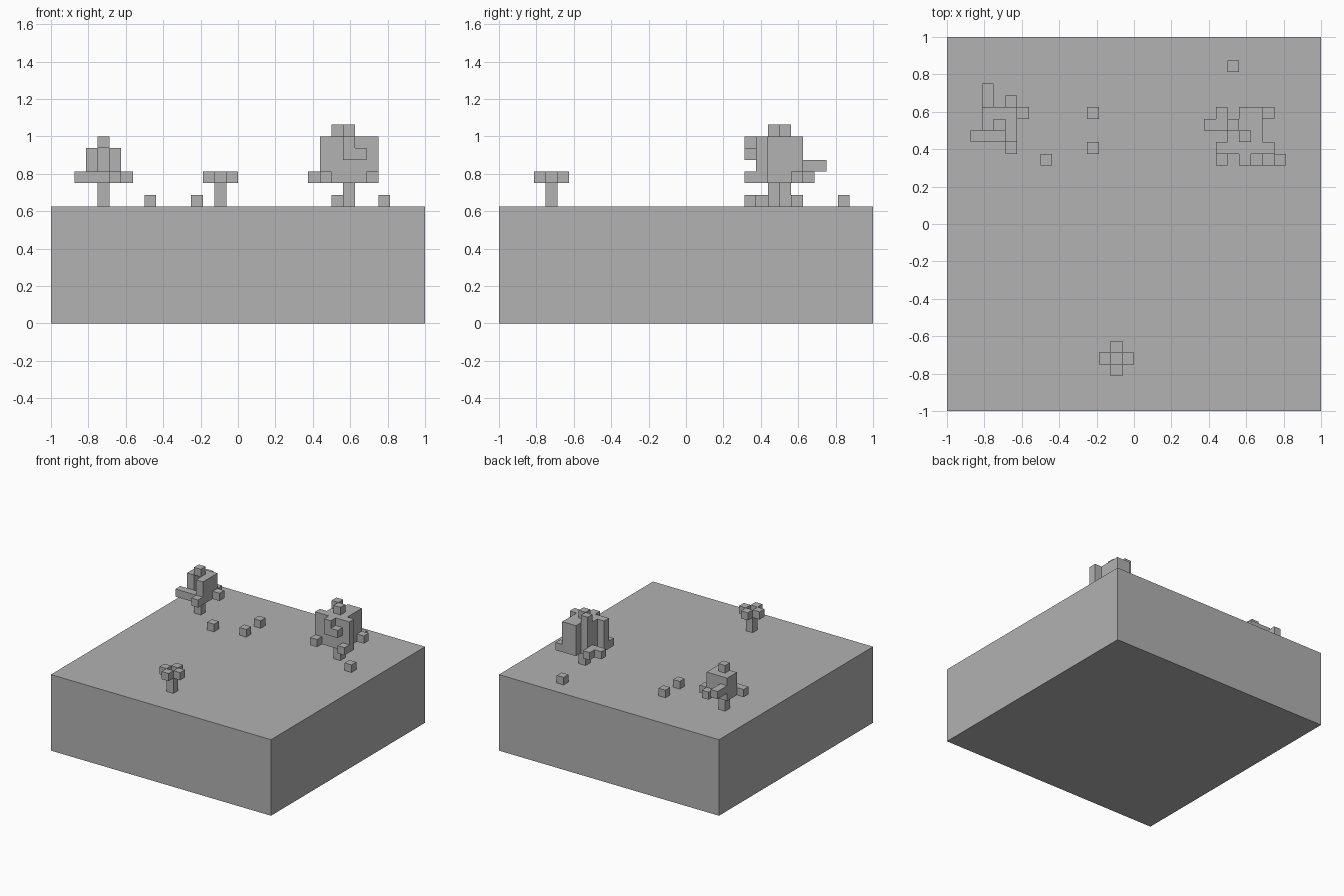
import bpy
import bmesh

UNIT = 2 / 32      # edge length of one block
GROUND = 10        # height of the slab in blocks

default_cube = bpy.data.objects.get("Cube")
if default_cube:
    bpy.data.objects.remove(default_cube, do_unlink=True)

# One plain grey for everything
stone_grey = bpy.data.materials.new("stone_grey")
stone_grey.use_nodes = True
colour = (0.445, 0.445, 0.445, 1)
stone_grey.diffuse_color = colour
stone_grey.node_tree.nodes["Principled BSDF"].inputs["Base Color"].default_value = colour


def box_cells(i, j, k, wide=1, deep=1, tall=1):
    """All block cells of a box whose lowest corner is i, j, k above ground."""
    return {(i + a, j + b, k + c)
            for a in range(wide) for b in range(deep) for c in range(tall)}


def build_blocks(name, boxes):
    """Join boxes of blocks into one mesh that keeps only its outer faces."""
    cells = set()
    for box in boxes:
        cells |= box_cells(*box)
    bm = bmesh.new()
    for cell in cells:
        for axis in range(3):
            for side in (0, 1):
                neighbour = list(cell)
                neighbour[axis] += 2 * side - 1
                if tuple(neighbour) in cells:
                    continue
                u, v = (axis + 1) % 3, (axis + 2) % 3
                ring = [(0, 0), (1, 0), (1, 1), (0, 1)]
                if not side:
                    ring.reverse()
                corners = []
                for du, dv in ring:
                    p = list(cell)
                    p[axis] += side
                    p[u] += du
                    p[v] += dv
                    corners.append(bm.verts.new((p[0] * UNIT - 1, p[1] * UNIT - 1,
                                                 (p[2] + GROUND) * UNIT)))
                bm.faces.new(corners)
    bmesh.ops.remove_doubles(bm, verts=bm.verts, dist=UNIT / 100)
    bmesh.ops.dissolve_limit(bm, angle_limit=0.01, verts=bm.verts, edges=bm.edges)
    mesh = bpy.data.meshes.new(name)
    bm.to_mesh(mesh)
    bm.free()
    mesh.materials.append(stone_grey)
    obj = bpy.data.objects.new(name, mesh)
    bpy.context.collection.objects.link(obj)
    return obj


# Ground slab
build_blocks("ground_slab", [(0, 0, -GROUND, 32, 32, GROUND)])

# Trunks
trunks = {"small_tree": (14, 4), "left_tree": (25, 23), "right_tree": (4, 24)}
for tree, (i, j) in trunks.items():
    build_blocks(tree + "_trunk", [(i, j, 0, 1, 1, 2)])

# Small tree: four leaves around the open trunk top
i, j = trunks["small_tree"]
build_blocks("small_tree_leaves",
             [(i + a, j + b, 2) for a, b in ((1, 0), (-1, 0), (0, 1), (0, -1))])

# Right tree: open crown with a cap and loose twigs
build_blocks("right_tree_crown", [
    (3, 24, 2, 1, 2, 3),     # right wall
    (4, 25, 2, 2, 1, 3),     # back wall
    (5, 23, 2, 1, 2, 3),     # left wall
    (4, 24, 5),              # cap
    (2, 23, 2, 3),           # front right twig
    (5, 22, 2),              # front twig
    (6, 25, 2),              # left twig
    (5, 26, 2),              # back twig
    (3, 26, 3, 1, 2),        # long back twig
])

# Left tree: larger crown with walls, caps and twigs
build_blocks("left_tree_crown", [
    (23, 22, 2, 5, 1, 4),    # front wall
    (24, 23, 2, 1, 2, 4),    # right wall
    (26, 23, 2, 1, 2, 4),    # left wall
    (25, 24, 2, 1, 1, 4),    # core
    (25, 25, 2, 2, 1, 4),    # back wall
    (25, 23, 6),             # front cap
    (24, 24, 6),             # back cap
    (22, 24, 2, 2),          # right twig
    (23, 25, 2),             # back right twig
    (27, 25, 2),             # back left twig
    (23, 21, 2),             # front right twig
    (27, 21, 2),             # front left twig
    (26, 21, 4),             # front twig
    (25, 21, 4, 1, 1, 2),    # front knob
])

# Loose blocks on the ground
loose = [(8, 21), (12, 22), (12, 25), (24, 29), (28, 21)]
for n, (i, j) in enumerate(loose, 1):
    build_blocks(f"loose_block_{n}", [(i, j, 0)])
